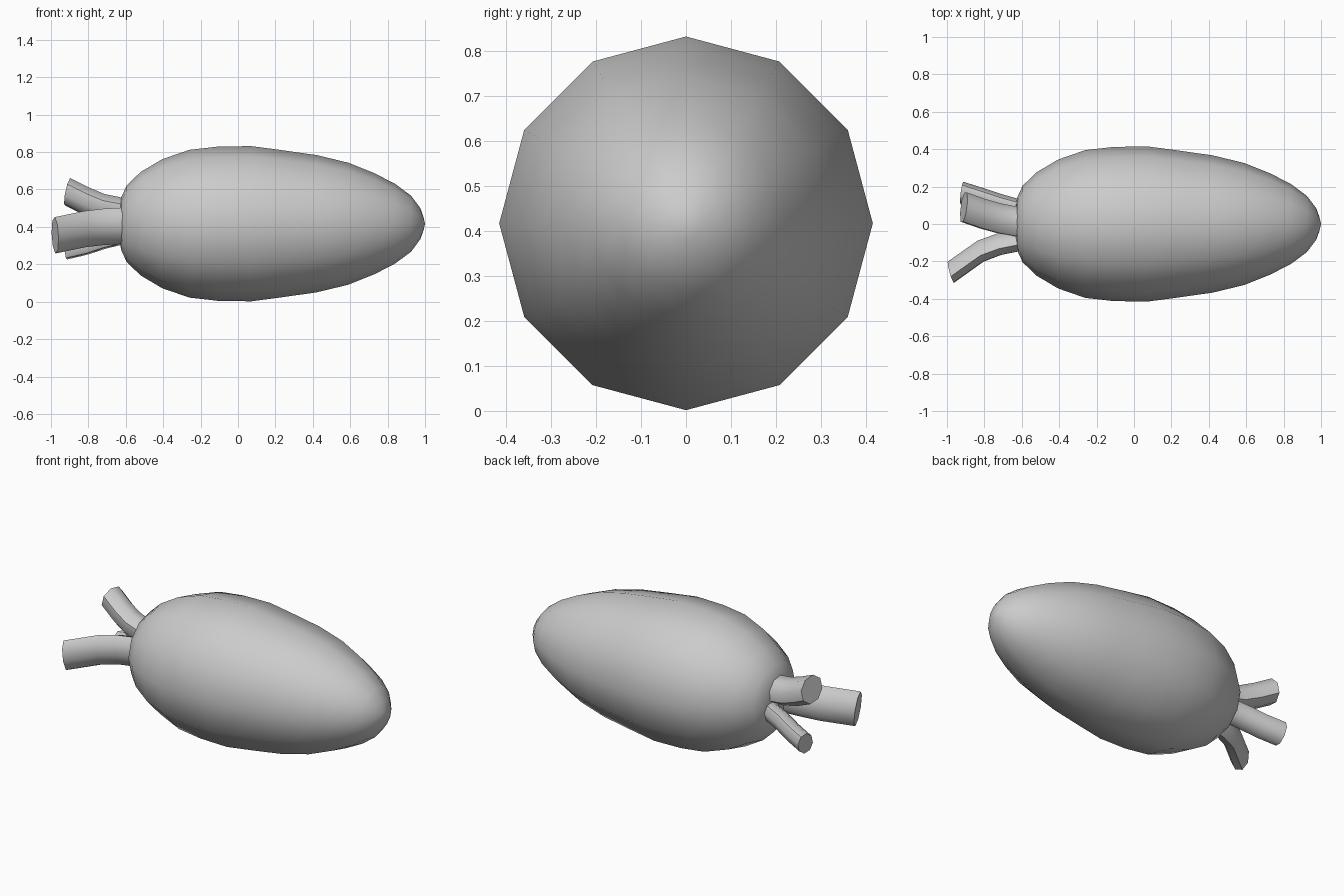
import bpy, bmesh, math
from mathutils import Vector

if "Cube" in bpy.data.objects:
    bpy.data.objects.remove(bpy.data.objects["Cube"])

CZ = 0.417


def loft(name, rings):
    """Skin a list of equal-sized point rings and cap both ends."""
    bm = bmesh.new()
    vs = [[bm.verts.new(p) for p in r] for r in rings]
    n = len(vs[0])
    for a, b in zip(vs, vs[1:]):
        for i in range(n):
            j = (i + 1) % n
            bm.faces.new((a[i], a[j], b[j], b[i]))
    bm.faces.new(vs[0][::-1])
    bm.faces.new(vs[-1])
    bmesh.ops.remove_doubles(bm, verts=bm.verts, dist=0.0005)
    bmesh.ops.recalc_face_normals(bm, faces=bm.faces)
    me = bpy.data.meshes.new(name)
    bm.to_mesh(me)
    bm.free()
    ob = bpy.data.objects.new(name, me)
    bpy.context.collection.objects.link(ob)
    bpy.ops.object.select_all(action='DESELECT')
    ob.select_set(True)
    bpy.context.view_layer.objects.active = ob
    bpy.ops.object.shade_smooth_by_angle(angle=math.radians(50))
    return ob


# Egg-shaped body: 12-sided, turned around the x axis
profile = [(-0.635, 0.07), (-0.625, 0.14), (-0.595, 0.205), (-0.52, 0.277),
           (-0.405, 0.345), (-0.26, 0.395), (-0.11, 0.412), (0.07, 0.415),
           (0.23, 0.394), (0.42, 0.367), (0.59, 0.326), (0.73, 0.27),
           (0.84, 0.213), (0.925, 0.15), (0.975, 0.083), (0.992, 0.035), (1.0, 0.0)]
loft("body", [[(x, r * math.sin(k * math.pi / 6), CZ + r * math.cos(k * math.pi / 6))
               for k in range(12)] for x, r in profile])


def stem(name, path, wide, thin, sides=8):
    """Flattened tube: wide across the body axis, thin along its outward bend."""
    pts = [Vector(p) for p in path]
    rings = []
    out = (pts[-1] - Vector((0, 0, CZ))) * Vector((0, 1, 1)).length
    out.x = 0
    for i, p in enumerate(pts):
        d = (pts[min(i + 1, len(pts) - 1)] - pts[max(i - 1, 0)]).normalized()
        d = (d + Vector((-1, 0, 0))).normalized()   # cuts lean towards square
        u = (out - d * out.dot(d)).normalized()
        v = d.cross(u)
        rings.append([p + u * thin * math.cos(a) + v * wide * math.sin(a)
                      for a in (2 * math.pi * k / sides for k in range(sides))])
    loft(name, rings)


# Three cut stems spreading from the blunt end
stem("front_stem", [(-0.55, -0.08, 0.41), (-0.63, -0.09, 0.405), (-0.72, -0.108, 0.4),
                    (-0.82, -0.145, 0.388), (-0.978, -0.257, 0.355)], 0.1, 0.06)
stem("upper_stem", [(-0.55, 0.01, 0.475), (-0.63, 0.013, 0.482), (-0.72, 0.03, 0.5),
                    (-0.81, 0.055, 0.537), (-0.91, 0.09, 0.587)], 0.088, 0.075)
stem("rear_stem", [(-0.55, 0.06, 0.38), (-0.63, 0.075, 0.367), (-0.72, 0.1, 0.345),
                   (-0.81, 0.13, 0.315), (-0.92, 0.165, 0.289)], 0.07, 0.056)
